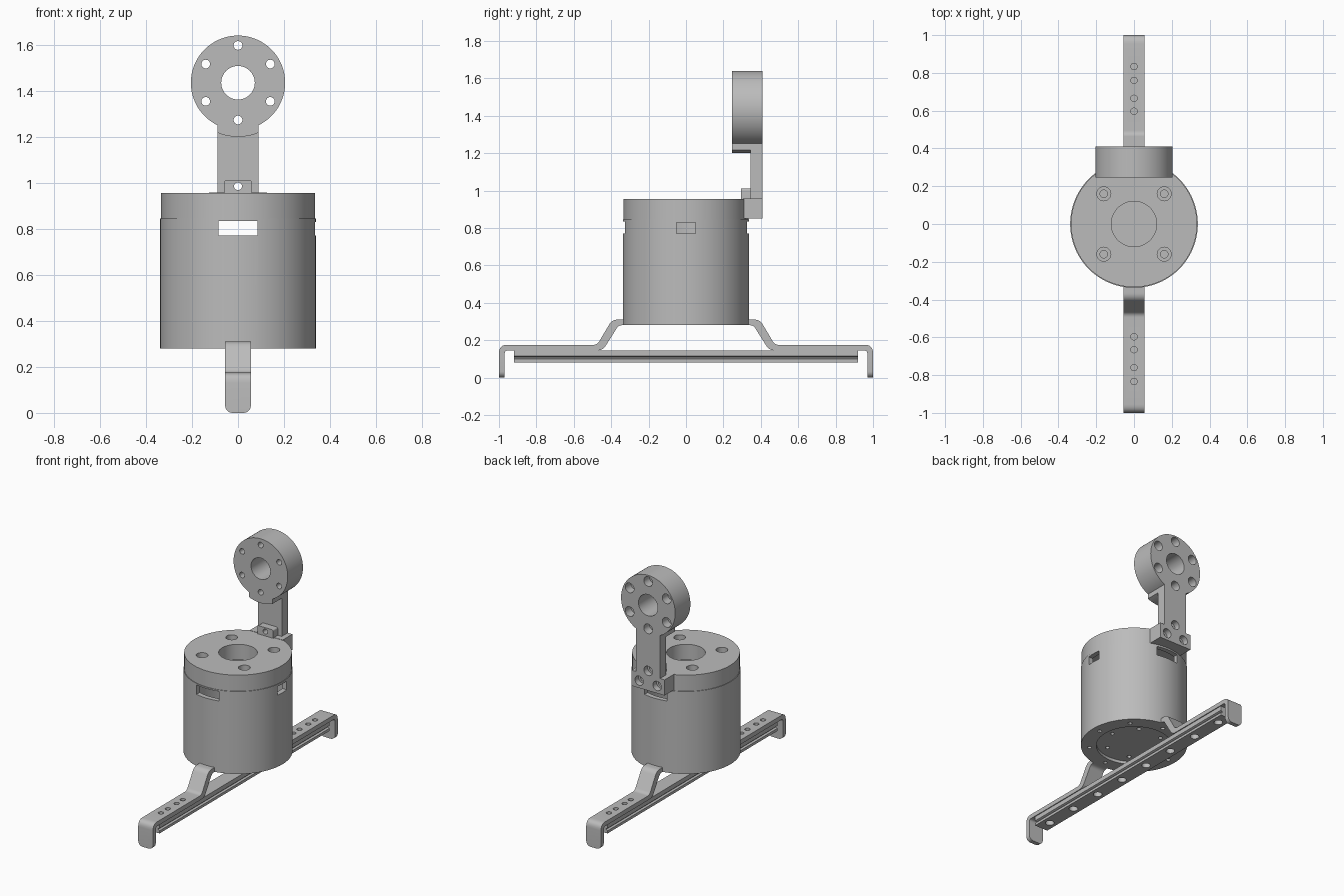
import bpy, bmesh, math
from mathutils import Vector, Matrix

if "Cube" in bpy.data.objects:
    bpy.data.objects.remove(bpy.data.objects["Cube"])

gray = bpy.data.materials.new("plain gray")
COLOR = (0.5, 0.5, 0.5, 1)
gray.diffuse_color = COLOR
gray.use_nodes = True
gray.node_tree.nodes["Principled BSDF"].inputs["Base Color"].default_value = COLOR


def to_object(name, bm):
    bmesh.ops.recalc_face_normals(bm, faces=bm.faces)
    mesh = bpy.data.meshes.new(name)
    bm.to_mesh(mesh)
    bm.free()
    mesh.materials.append(gray)
    obj = bpy.data.objects.new(name, mesh)
    bpy.context.scene.collection.objects.link(obj)
    return obj


def prism(name, pts, axis, lo, hi):
    """Extrude a 2D outline along an axis."""
    place = {"X": lambda p, a: (a, p[0], p[1]),
             "Y": lambda p, a: (p[0], a, p[1]),
             "Z": lambda p, a: (p[0], p[1], a)}[axis]
    bm = bmesh.new()
    rings = [[bm.verts.new(place(p, a)) for p in pts] for a in (lo, hi)]
    for ring in rings:
        bm.faces.new(ring)
    for i in range(len(pts)):
        j = (i + 1) % len(pts)
        bm.faces.new((rings[0][i], rings[0][j], rings[1][j], rings[1][i]))
    return to_object(name, bm)


def circle(u, v, r, n=24):
    return [(u + r * math.cos(math.tau * i / n), v + r * math.sin(math.tau * i / n))
            for i in range(n)]


def rect(u0, u1, v0, v1):
    return [(u0, v0), (u1, v0), (u1, v1), (u0, v1)]


def rounded(corners, steps=6):
    """Round each (u, v, radius) corner of an outline."""
    out = []
    for i, (u, v, r) in enumerate(corners):
        c = Vector((u, v))
        if r == 0:
            out.append((u, v))
            continue
        a = c + (Vector(corners[i - 1][:2]) - c).normalized() * r
        b = c + (Vector(corners[(i + 1) % len(corners)][:2]) - c).normalized() * r
        for k in range(steps + 1):
            t = k / steps
            out.append(tuple(a * (1 - t) ** 2 + c * 2 * t * (1 - t) + b * t * t))
    return out


def combine(obj, other, operation="DIFFERENCE"):
    other.hide_render = True
    mod = obj.modifiers.new("combine", "BOOLEAN")
    mod.operation = operation
    mod.solver = "EXACT"
    mod.object = other
    bpy.context.view_layer.objects.active = obj
    bpy.ops.object.modifier_apply(modifier=mod.name)
    bpy.data.objects.remove(other)


def drill(obj, u, v, r, axis, lo, hi, n=24):
    combine(obj, prism("drill", circle(u, v, r, n), axis, lo, hi))


# Hollow housing, turned from a profile
profile = [(0, 0.30), (0.24, 0.30), (0.24, 0.28), (0.338, 0.28), (0.338, 0.845),
           (0.334, 0.845), (0.334, 0.955), (0.12, 0.955), (0.12, 0.85),
           (0.305, 0.85), (0.305, 0.33), (0, 0.33)]
bm = bmesh.new()
verts = [bm.verts.new((r, 0, z)) for r, z in profile]
edges = [bm.edges.new(pair) for pair in zip(verts, verts[1:])]
bmesh.ops.spin(bm, geom=verts + edges, cent=(0, 0, 0), axis=(0, 0, 1),
               angle=math.tau, steps=96, use_duplicate=False)
bmesh.ops.remove_doubles(bm, verts=bm.verts, dist=0.0001)
housing = to_object("housing", bm)

# Housing windows: front to back, and one on the left side
combine(housing, prism("window", rect(-0.085, 0.085, 0.77, 0.835), "Y", -0.4, 0.4))
combine(housing, prism("window", rect(-0.05, 0.05, 0.77, 0.83), "X", 0.2, 0.4))

# Counterbored holes in the top, small holes underneath
for x in (-0.16, 0.16):
    for y in (-0.16, 0.16):
        drill(housing, x, y, 0.037, "Z", 0.91, 1.0)
        drill(housing, x, y, 0.02, "Z", 0.8, 0.93)
for count, ring_r, top in ((8, 0.285, 0.31), (6, 0.18, 0.32)):
    for u, v in circle(0, 0, ring_r, count):
        drill(housing, u, v, 0.014, "Z", 0.2, top, 12)

# Grooved bottom rail
half = [(0.05, 0.08), (0.05, 0.098), (0.038, 0.104), (0.038, 0.11),
        (0.05, 0.115), (0.05, 0.145)]
rail = prism("rail", half + [(-x, z) for x, z in reversed(half)], "Y", -0.92, 0.92)
for y in (0.12, 0.36, 0.6, 0.835):
    for side in (-1, 1):
        drill(rail, 0, y * side, 0.028, "Z", 0, 0.125)

# Bent foot brackets, front and back
outline = rounded([(0.32, 0.31, 0), (0.395, 0.31, 0.03), (0.475, 0.175, 0.02),
                   (1, 0.175, 0.045), (1, 0, 0), (0.97, 0, 0), (0.97, 0.145, 0.02),
                   (0.445, 0.145, 0.03), (0.36, 0.28, 0.02), (0.32, 0.28, 0)])
foot = prism("back_foot_bracket", outline, "X", -0.056, 0.056)
bm = bmesh.new()
bm.from_mesh(foot.data)
toe = [e for e in bm.edges if all(v.co.z < 0.001 for v in e.verts)
       and abs(e.verts[0].co.x - e.verts[1].co.x) < 0.001]
bmesh.ops.bevel(bm, geom=toe, offset=0.032, segments=6, profile=0.5, affect="EDGES")
bm.to_mesh(foot.data)
bm.free()
for y in (0.597, 0.665, 0.76, 0.834):
    drill(foot, 0, y, 0.017, "Z", 0.1, 0.2)
front_foot = foot.copy()
front_foot.data = foot.data.copy()
front_foot.name = "front_foot_bracket"
front_foot.data.transform(Matrix.Rotation(math.pi, 4, "Z"))
bpy.context.scene.collection.objects.link(front_foot)

# Upright arm: ring head, collar, stem, clamp block and lug
HUB = 1.435
BACK = 0.41
arm = prism("upright_arm", circle(0, HUB, 0.205, 72), "Y", 0.245, BACK)
reach = math.asin(0.09 / 0.235)
collar = [(0.235 * math.sin(a), HUB - 0.235 * math.cos(a))
          for a in (reach * k / 6 for k in range(-6, 7))]
combine(arm, prism("collar", collar + [(0.09, 1.3), (-0.09, 1.3)], "Y", 0.245, BACK), "UNION")
combine(arm, prism("stem", rect(-0.09, 0.09, 0.93, 1.25), "Y", 0.345, BACK), "UNION")
combine(arm, prism("clamp_block", rect(-0.125, 0.125, 0.85, 0.957), "Y", 0.305, BACK), "UNION")
lug = rounded([(-0.06, 0.94, 0), (0.06, 0.94, 0), (0.06, 1.012, 0.012), (-0.06, 1.012, 0.012)])
combine(arm, prism("lug", lug, "Y", 0.295, 0.36), "UNION")

# Arm bore and counterbored screw holes
drill(arm, 0, HUB, 0.073, "Y", 0.1, 0.6, 48)
for k in range(6):
    a = math.tau * k / 6
    u, v = 0.162 * math.sin(a), HUB + 0.162 * math.cos(a)
    drill(arm, u, v, 0.033, "Y", 0.35, 0.6)
    drill(arm, u, v, 0.019, "Y", 0.1, 0.4)
for x, z in ((0, 0.985), (-0.068, 0.9), (0.068, 0.9)):
    drill(arm, x, z, 0.032, "Y", 0.37, 0.6)
    drill(arm, x, z, 0.017, "Y", 0.1, 0.4)

# Smooth round walls, keep edges sharp
bpy.ops.object.select_all(action="DESELECT")
for obj in (housing, rail, foot, front_foot, arm):
    obj.select_set(True)
    bpy.context.view_layer.objects.active = obj
bpy.ops.object.shade_smooth_by_angle(angle=math.radians(30))
